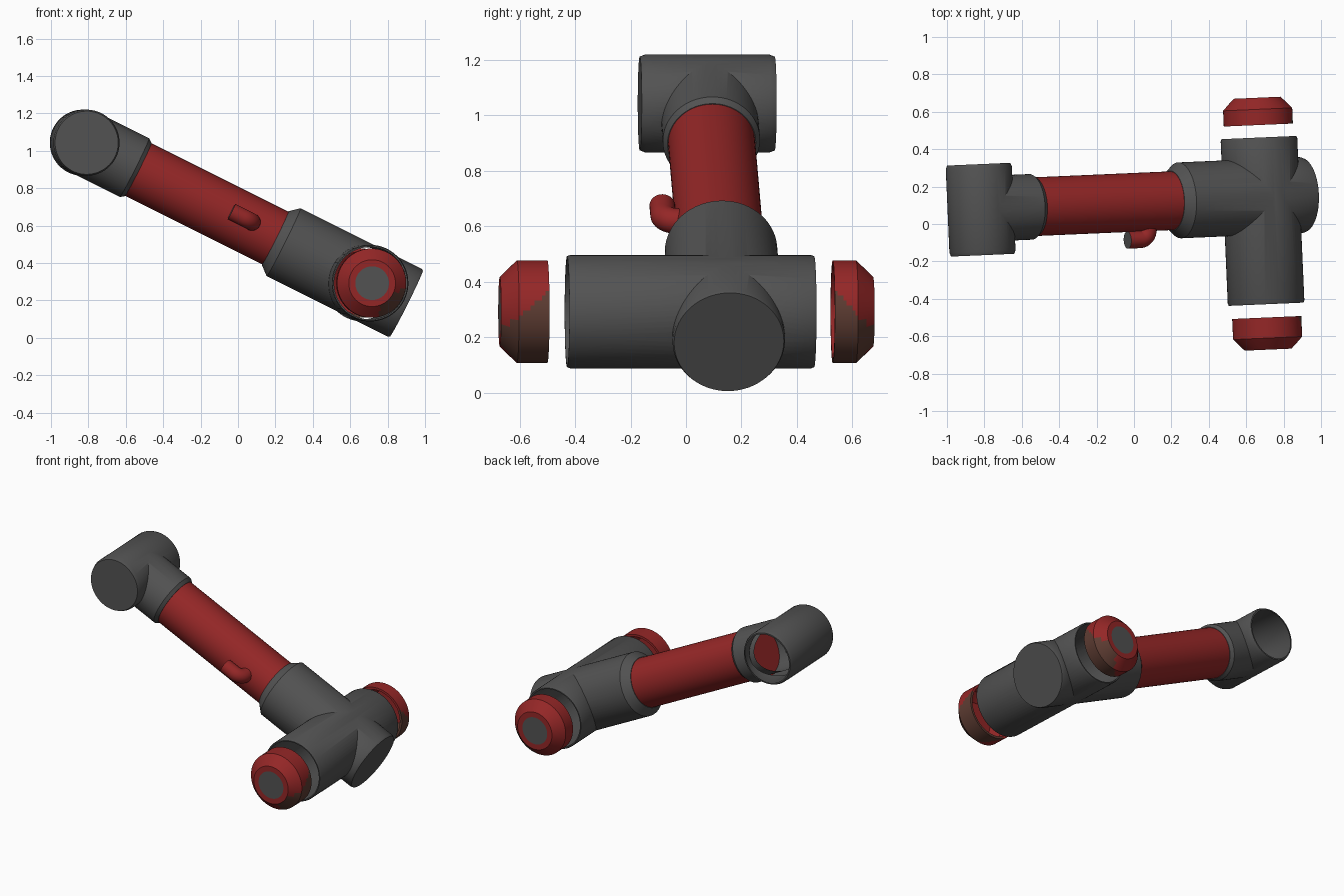
import bpy, bmesh, math
from mathutils import Vector

if "Cube" in bpy.data.objects:
    bpy.data.objects.remove(bpy.data.objects["Cube"])

SEG = 64
P0 = Vector((-0.82, 0.08, 1.043))            # centre of the upper joint
END = Vector((0.90, 0.155, 0.183))           # centre of the lower arm end
U = (END - P0).normalized()                  # along the arm
V = Vector((-U.y, U.x, 0)).normalized()      # along both cross tubes
W = U.cross(V)
LEN = (END - P0).length
C = P0 + U * 1.68                            # centre of the lower joint


def material(name, rgb):
    m = bpy.data.materials.new(name)
    m.diffuse_color = (*rgb, 1)
    m.use_nodes = True
    m.node_tree.nodes["Principled BSDF"].inputs["Base Color"].default_value = m.diffuse_color
    return m


GREY = material("dark_grey", (0.085, 0.085, 0.085))
RED = material("deep_red", (0.30, 0.02, 0.02))
BROWN = material("dull_brown", (0.11, 0.045, 0.032))


def finish(name, bm, mats):
    bmesh.ops.remove_doubles(bm, verts=bm.verts, dist=1e-5)
    bmesh.ops.recalc_face_normals(bm, faces=bm.faces)
    me = bpy.data.meshes.new(name)
    bm.to_mesh(me)
    bm.free()
    for m in mats:
        me.materials.append(m)
    ob = bpy.data.objects.new(name, me)
    bpy.context.collection.objects.link(ob)
    return ob


def skin(bm, rings):
    for a, b in zip(rings, rings[1:]):
        for i in range(len(a)):
            j = (i + 1) % len(a)
            bm.faces.new((a[i], a[j], b[j], b[i]))


def lathe(name, origin, axis, profile, mats, rule=None):
    """Turn (distance, radius) points around an axis; rule picks a material per face."""
    e1 = W
    e2 = axis.cross(e1)
    bm = bmesh.new()
    rings = []
    for s, r in profile:
        rings.append([bm.verts.new(origin + axis * s + (e1 * math.cos(a) + e2 * math.sin(a)) * r)
                      for a in (2 * math.pi * i / SEG for i in range(SEG))])
    skin(bm, rings)
    if rule:
        for f in bm.faces:
            f.material_index = rule(f.calc_center_median() - origin)
    return finish(name, bm, mats)


def rod(s0, s1, r, c0=(0, 0), c1=(0, 0)):
    """Solid rod profile with optional (length, depth) chamfers."""
    return [(s0, 0), (s0, r - c0[1]), (s0 + c0[0], r), (s1 - c1[0], r), (s1, r - c1[1]), (s1, 0)]


def smooth(ob):
    bpy.ops.object.select_all(action='DESELECT')
    ob.select_set(True)
    bpy.context.view_layer.objects.active = ob
    bpy.ops.object.shade_smooth_by_angle(angle=math.radians(30))


def combine(ob, others):
    bpy.context.view_layer.objects.active = ob
    for other, op in others:
        m = ob.modifiers.new(op, 'BOOLEAN')
        m.operation, m.object, m.solver = op, other, 'EXACT'
        bpy.ops.object.modifier_apply(modifier=m.name)
        bpy.data.objects.remove(other)
    smooth(ob)


# Upper joint: hollow cross tube with a hollow arm socket
upper = lathe("upper_joint", P0, V, rod(-0.247, 0.24, 0.177, (0.02, 0.008), (0.02, 0.008)), [GREY])
combine(upper, [
    (lathe("upper_socket", P0, U, rod(0, 0.32, 0.1755, c1=(0.022, 0.016)), [GREY]), 'UNION'),
    (lathe("socket_bore", P0, U, rod(0.01, 0.4, 0.148), [GREY]), 'DIFFERENCE'),
    (lathe("upper_bore", P0, V, rod(-0.4, 0.4, 0.160), [GREY]), 'DIFFERENCE')])

# Lower joint: larger cross tube, arm sleeve and closed end
lower = lathe("lower_joint", C, V, rod(-0.575, 0.317, 0.205, (0.012, 0.005), (0.012, 0.005)), [GREY])
combine(lower, [
    (lathe("lower_sleeve", P0, U, rod(1.14, LEN, 0.203, (0.05, 0.043), (0.012, 0.005)), [GREY]), 'UNION'),
    (lathe("lower_bore", C, V, rod(-0.8, 0.6, 0.193), [GREY]), 'DIFFERENCE')])

# Red arm tube
smooth(lathe("arm_tube", P0, U, rod(0.2, 1.2, 0.157), [RED]))


# End caps: hollow cups floating off the lower joint, grey button, brown underside
def end_cap(name, start, length, side):
    barrel = length - 0.062
    prof = [(length - 0.02, 0), (length - 0.02, 0.115), (barrel, 0.170), (0, 0.170)]
    prof += [(barrel * i / 8, 0.185) for i in range(9)]
    prof += [(length - 0.03, 0.155), (length, 0.125), (length, 0.09), (length, 0)]
    axis = V * side

    def rule(p):
        s = p.dot(axis)
        q = p - axis * s
        if q.length < 0.089 and s > length - 0.005:
            return 1
        f = s / length
        ang = math.degrees(math.atan2(q.z, q.x))
        outer = q.length > 0.175 or (s > barrel and q.length > 0.13)
        return 2 if outer and -115 + 50 * f < ang < 25 - 50 * f else 0

    smooth(lathe(name, C + axis * start, axis, prof, [RED, GREY, BROWN], rule))


end_cap("front_cap", 0.646, 0.172, -1)
end_cap("back_cap", 0.384, 0.146, 1)

# Bent cable stub on the front of the arm: (along arm, outward) path
path = [(0.985, 0.12)]
for i in range(9):
    a = math.pi / 2 * i / 8
    path.append((0.935 + 0.05 * math.cos(a), 0.150 + 0.05 * math.sin(a)))
path.append((0.86, 0.20))
bm = bmesh.new()
rings = []
for k, (t, o) in enumerate(path):
    a = math.pi / 2 * min(max(k - 1, 0), 8) / 8
    side = U * math.cos(a) - V * math.sin(a)
    mid = P0 + U * t - V * o + W * 0.018
    rings.append([bm.verts.new(mid + (side * math.cos(b) + W * math.sin(b)) * 0.046)
                  for b in (2 * math.pi * i / 32 for i in range(32))])
skin(bm, rings)
bm.faces.new(rings[0])
bm.faces.new(rings[-1]).material_index = 1
smooth(finish("cable_stub", bm, [RED, GREY]))
